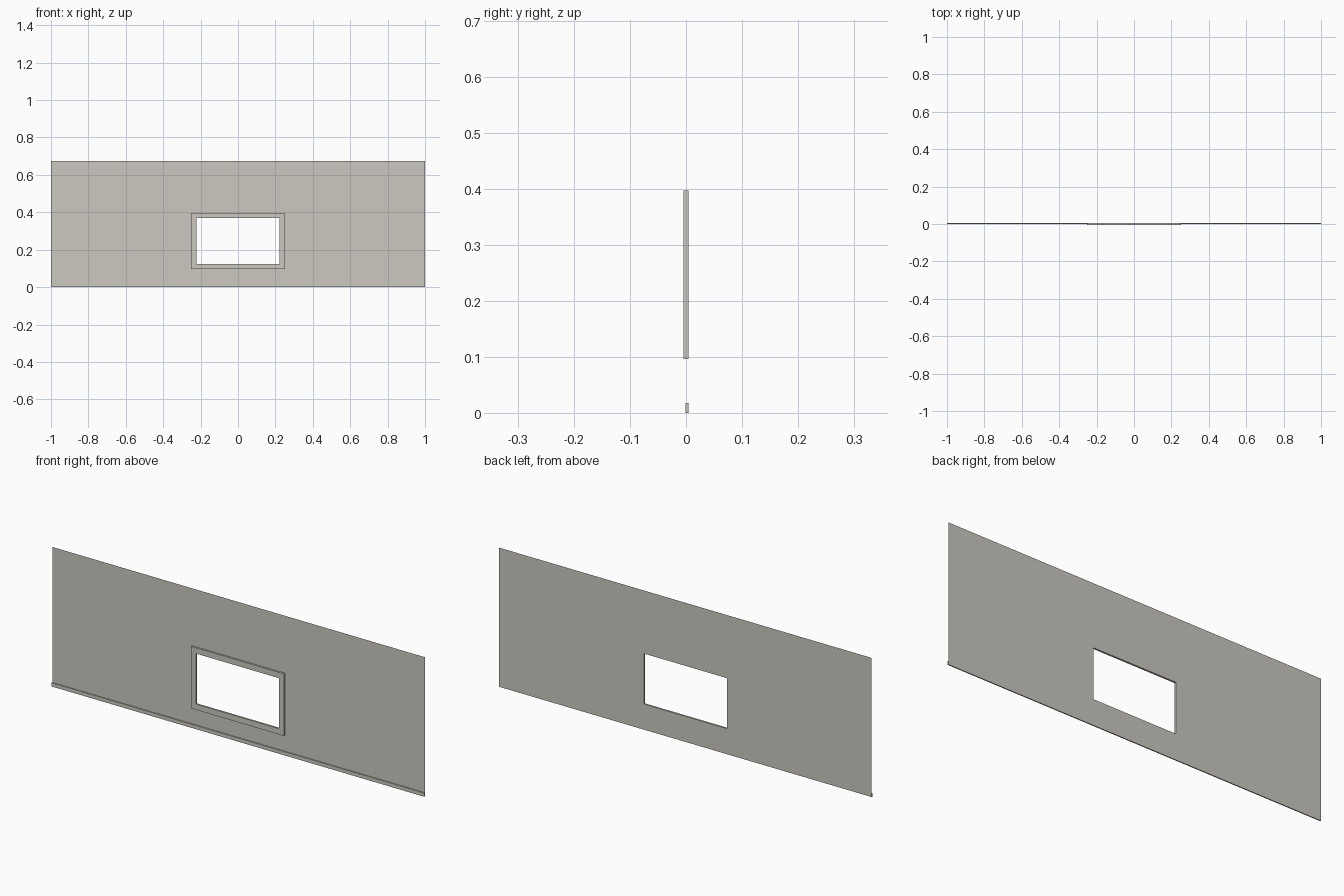
import bpy, bmesh

if "Cube" in bpy.data.objects:
    bpy.data.objects.remove(bpy.data.objects["Cube"])

# One flat colour for everything
paint = bpy.data.materials.new("warm_grey_paint")
paint.diffuse_color = (0.60, 0.58, 0.53, 1)
paint.use_nodes = True
paint.node_tree.nodes["Principled BSDF"].inputs["Base Color"].default_value = paint.diffuse_color

BACK = 0.0045                              # plane of the wall sheet
OUTER = (-0.25, 0.25, 0.096, 0.397)        # x0, x1, z0, z1
INNER = (-0.222, 0.222, 0.124, 0.369)
WALL = (-1.0, 1.0, 0.0, 0.675)


def loop(bm, rect, y):
    x0, x1, z0, z1 = rect
    return [bm.verts.new((x, y, z)) for x, z in ((x0, z0), (x1, z0), (x1, z1), (x0, z1))]


def bridge(bm, a, b):
    for i in range(4):
        j = (i + 1) % 4
        bm.faces.new((a[i], a[j], b[j], b[i]))


def finish(bm, name):
    mesh = bpy.data.meshes.new(name)
    bm.to_mesh(mesh)
    bm.free()
    mesh.materials.append(paint)
    bpy.context.collection.objects.link(bpy.data.objects.new(name, mesh))


# Wall: thin sheet with a window opening, facing -y
bm = bmesh.new()
bridge(bm, loop(bm, WALL, BACK), loop(bm, INNER, BACK))
finish(bm, "wall")

# Window frame: raised front ring with outer sides and inner reveal
bm = bmesh.new()
rings = [loop(bm, r, y) for r, y in
         ((OUTER, BACK), (OUTER, -BACK), (INNER, -BACK), (INNER, BACK))]
for a, b in zip(rings, rings[1:]):
    bridge(bm, a, b)
finish(bm, "window_frame")

# Skirting board along the foot of the wall
bm = bmesh.new()
bmesh.ops.create_cube(bm, size=1)
for v in bm.verts:
    v.co = (v.co.x * 2, 0.002 + v.co.y * 0.005, (v.co.z + 0.5) * 0.018)
finish(bm, "skirting_board")
